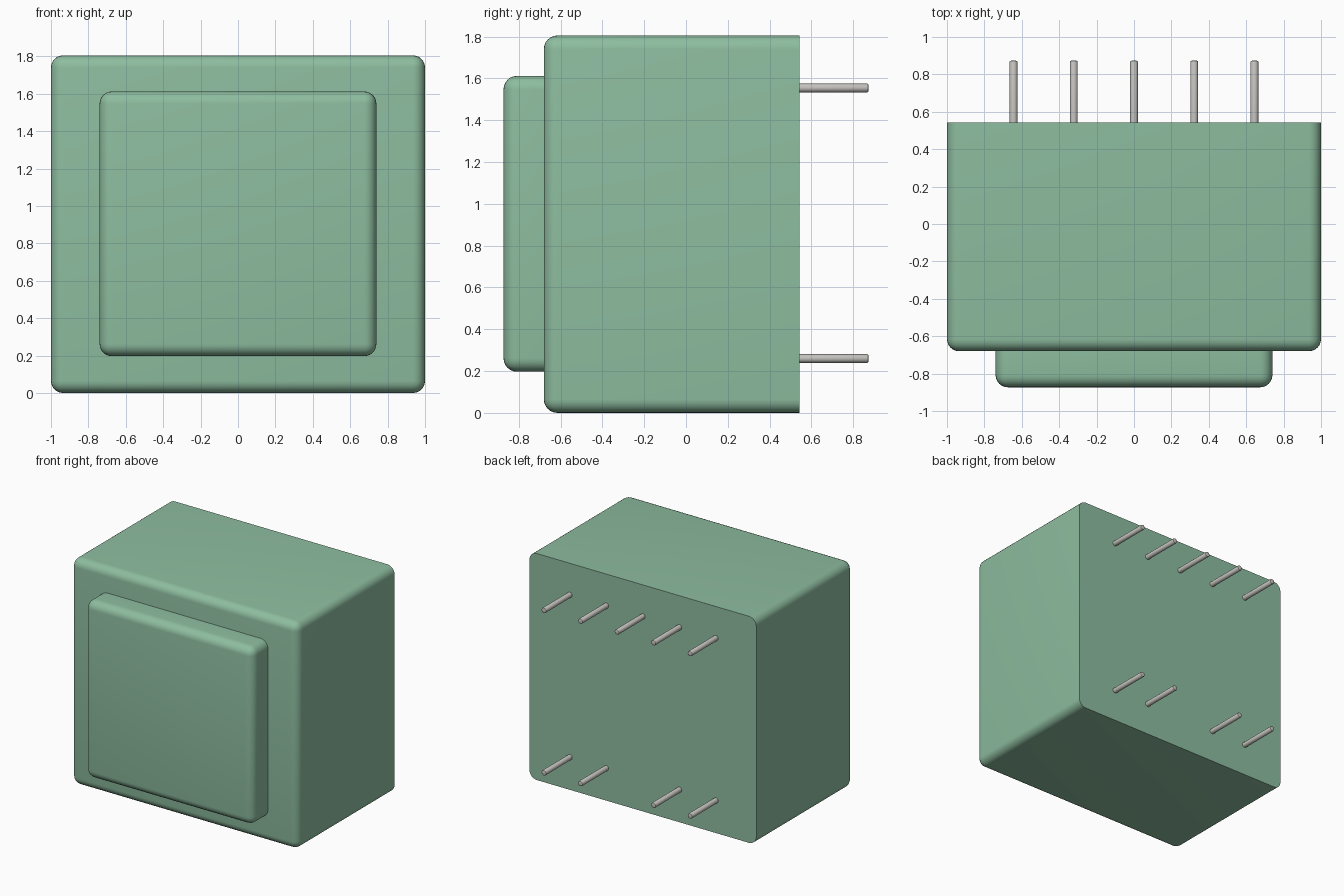
import bpy, bmesh
from math import radians
from mathutils import Matrix, Vector

if "Cube" in bpy.data.objects:
    bpy.data.objects.remove(bpy.data.objects["Cube"])


def finish(bm, name, color):
    bmesh.ops.recalc_face_normals(bm, faces=bm.faces)
    me = bpy.data.meshes.new(name)
    bm.to_mesh(me)
    bm.free()
    ob = bpy.data.objects.new(name, me)
    bpy.context.collection.objects.link(ob)
    me.materials.append(color)
    bpy.ops.object.select_all(action='DESELECT')
    ob.select_set(True)
    bpy.context.view_layer.objects.active = ob
    bpy.ops.object.shade_smooth_by_angle(angle=radians(30))
    return ob


def material(name, rgb):
    m = bpy.data.materials.new(name)
    m.diffuse_color = (*rgb, 1)
    m.use_nodes = True
    m.node_tree.nodes["Principled BSDF"].inputs["Base Color"].default_value = m.diffuse_color
    return m


def rounded_block(name, lo, hi, radius, color):
    """Box rounded everywhere except around its flat back face."""
    lo, hi = Vector(lo), Vector(hi)
    bm = bmesh.new()
    bmesh.ops.create_cube(bm, size=1, matrix=Matrix.Translation((lo + hi) / 2)
                          @ Matrix.Diagonal((*(hi - lo), 1)))
    edges = [e for e in bm.edges
             if not all(abs(v.co.y - hi.y) < 1e-4 for v in e.verts)]
    bmesh.ops.bevel(bm, geom=edges, offset=radius, offset_type='OFFSET',
                    segments=6, profile=0.5, affect='EDGES', clamp_overlap=True)
    return finish(bm, name, color)


def pin(name, x, z, color):
    """Round lead sticking out of the back with a softened tip."""
    y0, y1, r = 0.535, 0.873, 0.021
    bm = bmesh.new()
    bmesh.ops.create_cone(bm, cap_ends=True, segments=20, radius1=r, radius2=r,
                          depth=y1 - y0,
                          matrix=Matrix.Translation((x, (y0 + y1) / 2, z))
                          @ Matrix.Rotation(radians(90), 4, 'X'))
    tip = [e for e in bm.edges if all(abs(v.co.y - y1) < 1e-4 for v in e.verts)]
    bmesh.ops.bevel(bm, geom=tip, offset=0.007, segments=2, profile=0.5,
                    affect='EDGES')
    return finish(bm, name, color)


green = material("green_plastic", (0.27, 0.51, 0.35))
metal = material("pin_metal", (0.56, 0.55, 0.52))

# Housing and raised front block
rounded_block("housing", (-1, -0.68, 0), (1, 0.543, 1.805), 0.065, green)
rounded_block("front_block", (-0.74, -0.873, 0.197), (0.74, -0.67, 1.612),
              0.065, green)

# Upper row of five pins, lower row without the middle one
for i in range(-2, 3):
    pin(f"upper_pin_{i + 3}", i * 0.322, 1.554, metal)
    if i:
        pin(f"lower_pin_{i + 3}", i * 0.322, 0.26, metal)
